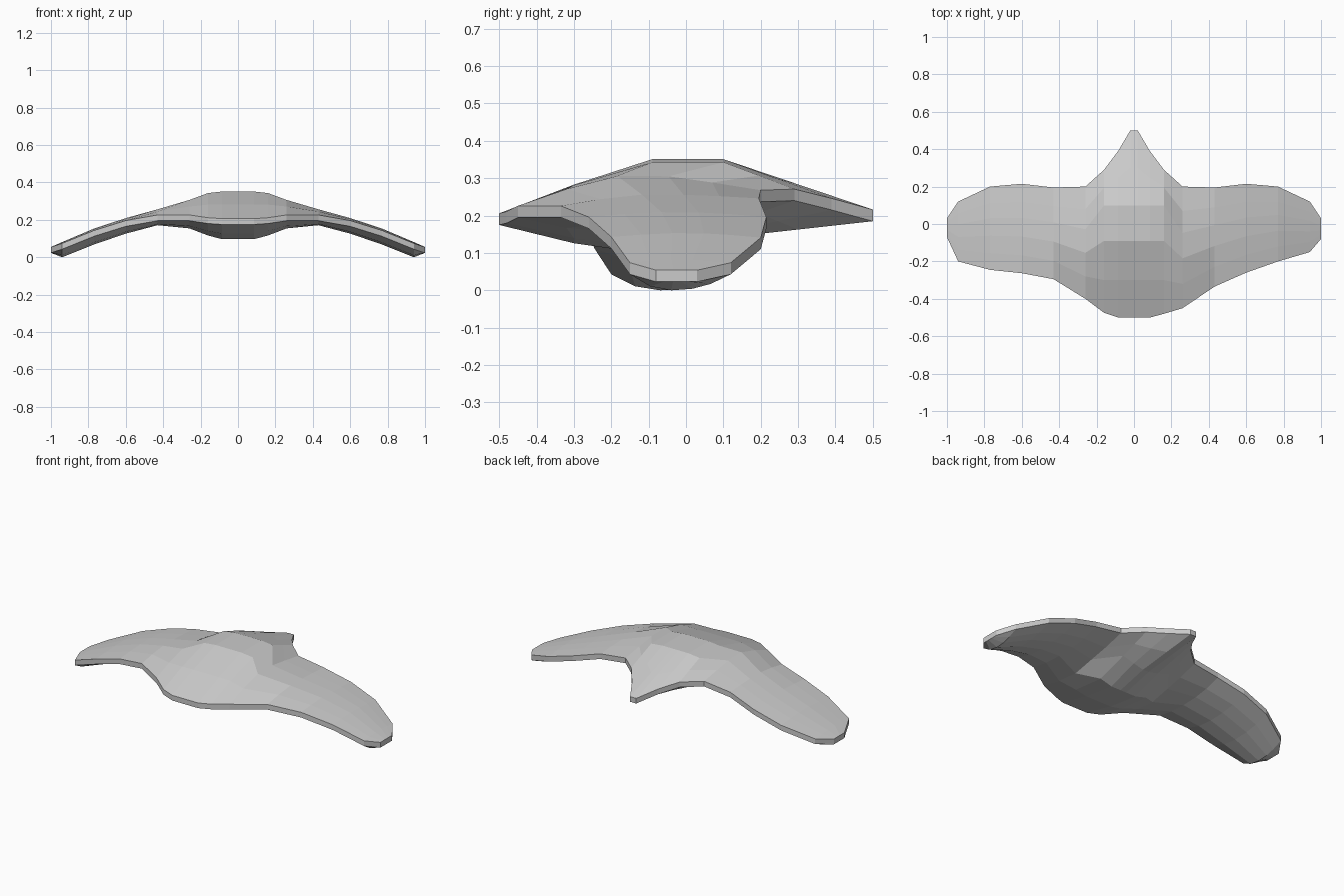
import bpy, bmesh

if "Cube" in bpy.data.objects:
    bpy.data.objects.remove(bpy.data.objects["Cube"])

# Stations along the half span: x, front y (left), front y (right), rear y,
# front rim z, rear rim z, crown z, belly z
STATIONS = [
    (0.02, -0.50, -0.50, 0.50, 0.21, 0.22, 0.355, 0.10),
    (0.085, -0.50, -0.50, 0.39, 0.21, 0.25, 0.355, 0.10),
    (0.16, -0.475, -0.48, 0.29, 0.215, 0.275, 0.347, 0.12),
    (0.26, -0.40, -0.45, 0.20, 0.23, 0.272, 0.31, 0.158),
    (0.43, -0.295, -0.335, 0.195, 0.23, 0.25, 0.26, 0.175),
    (0.60, -0.263, -0.26, 0.215, 0.20, 0.20, 0.213, 0.13),
    (0.77, -0.245, -0.20, 0.20, 0.147, 0.145, 0.157, 0.072),
    (0.94, -0.20, -0.15, 0.12, 0.078, 0.078, 0.085, 0.004),
    (1.00, -0.07, -0.08, 0.03, 0.058, 0.058, 0.059, 0.027),
]
FRACTIONS = (0.2, 0.41, 0.62, 0.8)
RIM = 0.031


def mix(a, b, t):
    return a + (b - a) * t


def section(station, side):
    """Closed cross-section: crown from front to rear, belly back again."""
    x, front_l, front_r, rear, zf, zr, crown, belly = station
    front = front_l if side < 0 else front_r
    if x < 0.2:
        rows = [-0.3, -0.09, 0.1, mix(0.1, rear, 0.5)]
    else:
        rows = [mix(front, rear, f) for f in FRACTIONS]
    w = min(1, max(0, (x - 0.15) / 0.25))
    top_w = [mix(a, b, w) for a, b in zip((0.53, 1, 1, 0.5), (0.6, 1, 0.95, 0.6))]
    low_w = [mix(a, b, w) for a, b in zip((0.62, 1, 0.5, 0.25), (0.75, 1, 0.9, 0.6))]
    upper = [(front, zf)]
    lower = [(front, zf - RIM)]
    for i, y in enumerate(rows):
        base = zf if i < 2 else zr
        upper.append((y, mix(base, crown, top_w[i])))
        lower.append((y, mix(base - RIM, belly, low_w[i])))
    upper.append((rear, zr))
    lower.append((rear, zr - RIM))
    return [(side * x, y, z) for y, z in upper + lower[::-1]]


# Winged body lofted tip to tip
sections = [section(s, -1) for s in reversed(STATIONS)]
sections += [section(s, 1) for s in STATIONS]

bm = bmesh.new()
rings = [[bm.verts.new(p) for p in sec] for sec in sections]
count = len(rings[0])
for a, b in zip(rings, rings[1:]):
    for i in range(count):
        j = (i + 1) % count
        bm.faces.new((a[i], a[j], b[j], b[i]))

# Wing tip caps
bm.faces.new(rings[0])
bm.faces.new(rings[-1])
bmesh.ops.recalc_face_normals(bm, faces=bm.faces[:])

low = min(v.co.z for v in bm.verts)
bmesh.ops.translate(bm, verts=bm.verts[:], vec=(0, 0, -low))

mesh = bpy.data.meshes.new("winged_body")
bm.to_mesh(mesh)
bm.free()
body = bpy.data.objects.new("winged_body", mesh)
bpy.context.collection.objects.link(body)
